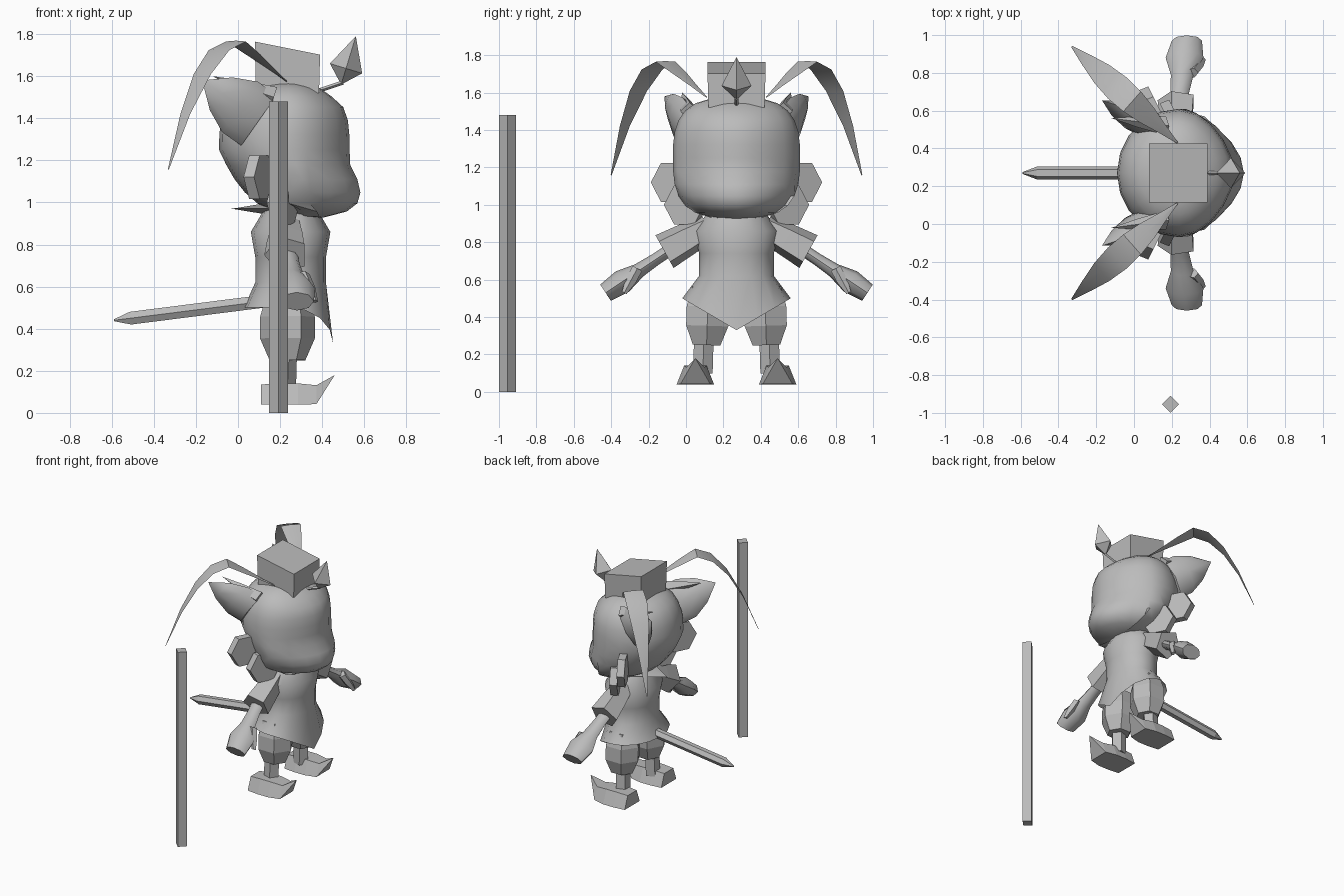
import bpy
import bmesh
from math import cos, sin, pi, radians
from mathutils import Vector

cube = bpy.data.objects.get("Cube")
if cube:
    bpy.data.objects.remove(cube, do_unlink=True)

MIDDLE = .27  # offset of the figure's symmetry plane along y
ALONG_X, ALONG_Y = Vector((1, 0, 0)), Vector((0, 1, 0))
TUFT_SIDE = Vector((-.45, .9, 0))

GREY = (.5, .5, .5, 1)
grey = bpy.data.materials.new("plain grey")
grey.use_nodes = True
grey.diffuse_color = GREY
grey.node_tree.nodes["Principled BSDF"].inputs["Base Color"].default_value = GREY


def finish(name, bm, pair=False, smooth=True):
    """Turn the mesh into an object, mirrored across the middle when paired."""
    bmesh.ops.remove_doubles(bm, verts=bm.verts, dist=.001)
    bmesh.ops.recalc_face_normals(bm, faces=bm.faces)
    mesh = bpy.data.meshes.new(name)
    bm.to_mesh(mesh)
    bm.free()
    mesh.materials.append(grey)
    if smooth:
        mesh.shade_smooth()
        mesh.set_sharp_from_angle(angle=radians(45))
    part = bpy.data.objects.new(name, mesh)
    part.location.y = MIDDLE
    bpy.context.collection.objects.link(part)
    if pair:
        mirror = part.modifiers.new("Mirror", 'MIRROR')
        mirror.use_axis = (False, True, False)
        mirror.use_mirror_merge = False


def skin(name, rings, sides, boxy=False, open_start=False, reshape=None, **options):
    """Skin oval rings, each given as centre, side vector and across vector."""
    bm = bmesh.new()
    turn = pi / sides if boxy else 0
    loops = []
    for centre, side, across in rings:
        loop = []
        for k in range(sides):
            angle = 2 * pi * k / sides + turn
            offset = side * cos(angle) + across * sin(angle)
            loop.append(bm.verts.new(centre + offset / cos(turn)))
        loops.append(loop)
    for lower, upper in zip(loops, loops[1:]):
        for k in range(sides):
            bm.faces.new((lower[k - 1], lower[k], upper[k], upper[k - 1]))
    if not open_start:
        bm.faces.new(loops[0])
    bm.faces.new(loops[-1])
    if reshape:
        for vert in bm.verts:
            reshape(vert.co)
    finish(name, bm, **options)


def limb(name, start, end, radii, side=ALONG_X, flat=1, sides=4, **options):
    """Straight part with evenly spaced radii; flat scales its second width."""
    start, end = Vector(start), Vector(end)
    across = (end - start).cross(side).normalized()
    steps = len(radii) - 1
    rings = [(start.lerp(end, i / steps), side * r, across * r * flat)
             for i, r in enumerate(radii)]
    skin(name, rings, sides, **options)


# Head: a boxy ball with a jutting muzzle, sloped brow and tucked nape
def shape_head(co):
    height = co.z
    ring = Vector((co.x, co.y)).normalized() if abs(height) < .999 else Vector((0, 0))
    ring *= max(0, 1 - abs(height) ** 3) ** (1 / 3)
    narrow = 1 - .2 * max(0, ring.x) ** 2
    if ring.x > 0:
        muzzle = .2 * max(0, -height - .2) - .2 * max(0, height - .6)
        co.x = .24 + (.29 + muzzle) * ring.x
    else:
        co.x = .24 + .33 * ring.x + .15 * max(0, -height)
    co.y = .34 * ring.y * narrow
    co.z = 1.25 + .325 * height


head = bmesh.new()
bmesh.ops.create_uvsphere(head, u_segments=20, v_segments=14, radius=1)
for vert in head.verts:
    shape_head(vert.co)
finish("head", head)

# Swept-back hair spikes, thin cheek tufts and a small nape tuft
limb("hair_spike", (.1, .24, 1.39), (-.17, .385, 1.58), (.07, .07, .045, 0),
     side=ALONG_Y, flat=2.1, sides=8, pair=True)
limb("upper_hair_spike", (.17, .25, 1.5), (-.12, .29, 1.6), (.05, .03, 0),
     side=ALONG_Y, pair=True)
limb("cheek_tuft", (.08, .33, 1.12), (.13, .35, 1.12), (.12, .12),
     side=TUFT_SIDE, sides=6, pair=True, smooth=False)
limb("jaw_tuft", (.19, .26, 1), (.24, .28, 1), (.12, .12),
     side=TUFT_SIDE, sides=6, pair=True, smooth=False)
limb("nape_tuft", (.2, 0, .97), (-.03, 0, .97), (.15, 0), side=ALONG_Y, flat=.25)


# Box hat with a sloping lid, and a gem on a stem
def slope_lid(co):
    if co.z > 1.6:
        co.z -= .2 * (co.x - .1)


limb("hat", (.235, 0, 1.52), (.235, 0, 1.76), (.15, .155),
     boxy=True, reshape=slope_lid, smooth=False)
limb("gem_stem", (.38, 0, 1.53), (.5, 0, 1.57), (.01, .01), side=ALONG_Y)
limb("gem", (.49, 0, 1.56), (.56, 0, 1.79), (0, .08, .04, 0), side=ALONG_Y, smooth=False)

# Long plumes: a straight rise, then an arching fall
plume = []
for i in range(8):
    t = i / 7
    past = t - .42
    fall = 1.8 * past ** 2 if past > 0 else -.45 * past
    width = max(.004, .075 * sin(pi * t ** 1.1))
    centre = Vector((.23, .16, 1.765)) + Vector((-.56, .51, 0)) * t
    centre.z -= fall
    plume.append((centre, Vector((.66, .75, 0)) * width, Vector((0, 0, .004))))
skin("plume", plume, 4, pair=True)


# Tunic with a pointed front hem
def point_hem(co):
    if co.z < .51:
        co.x = .24 + .87 * (co.x - .25)
        if co.x > .24:
            co.z -= .17 * max(0, 1 - abs(co.y) / .29)


limb("tunic", (.25, 0, .5), (.25, 0, .98), (.29, .2, .2, .225, .14), side=ALONG_Y,
     flat=.84, sides=16, open_start=True, reshape=point_hem)

# Arms
limb("sleeve", (.23, .15, .88), (.23, .385, .75), (.06, .075, .085),
     sides=5, boxy=True, pair=True, smooth=False)
limb("arm_and_hand", (.23, .34, .77), (.28, .7, .53), (.05, .05, .06, .1, .08),
     flat=.65, sides=8, pair=True)
limb("thumb", (.31, .53, .66), (.365, .6, .53), (.03, .03, .015), sides=5, pair=True)

# Legs
limb("breeches", (.235, .15, .56), (.235, .16, .25), (.1, .13, .13, .085),
     sides=6, pair=True, smooth=False)
limb("shin", (.22, .18, .1), (.225, .175, .27), (.055, .055), sides=5, pair=True, smooth=False)


# Shoes with flat soles, narrow tops and curled toes
def shape_shoe(co):
    if co.z < .085:
        co.z = .04
    else:
        co.y += .4 * (.22 - co.y)
    co.z += 9 * max(0, co.x - .36) ** 2


limb("shoe", (.11, .22, .09), (.46, .22, .09), (.09, .1, .1, .08, 0), side=ALONG_Y,
     flat=.5, boxy=True, reshape=shape_shoe, pair=True, smooth=False)

# Tail and the separate standing staff
limb("tail", (.12, 0, .53), (-.59, 0, .44), (.035,) * 9 + (.005,),
     side=ALONG_Y, sides=6, smooth=False)
limb("staff", (.193, -1.225, 0), (.193, -1.225, 1.48), (.045, .045), smooth=False)
